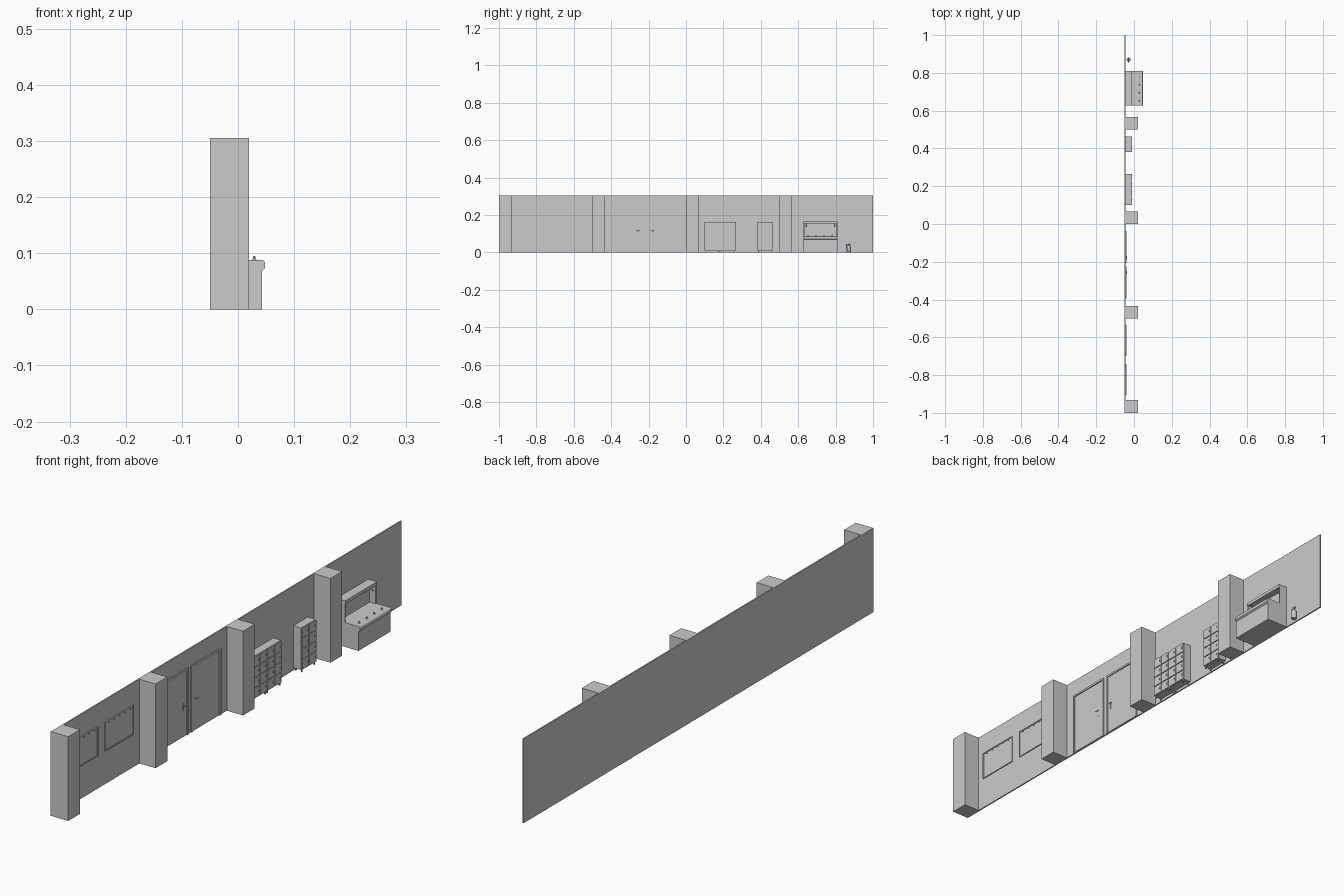
import bpy, bmesh, math
from mathutils import Vector

if "Cube" in bpy.data.objects:
    bpy.data.objects.remove(bpy.data.objects["Cube"])

grey = bpy.data.materials.new("plain grey")
grey.use_nodes = True
grey.diffuse_color = (0.6, 0.6, 0.6, 1)
grey.node_tree.nodes["Principled BSDF"].inputs["Base Color"].default_value = grey.diffuse_color

WALL = -0.045  # room side of the wall


def finish(name, bm, smooth=False):
    bmesh.ops.recalc_face_normals(bm, faces=bm.faces)
    mesh = bpy.data.meshes.new(name)
    bm.to_mesh(mesh)
    bm.free()
    mesh.materials.append(grey)
    ob = bpy.data.objects.new(name, mesh)
    bpy.context.collection.objects.link(ob)
    if smooth:
        bpy.ops.object.select_all(action="DESELECT")
        ob.select_set(True)
        bpy.context.view_layer.objects.active = ob
        bpy.ops.object.shade_smooth_by_angle(angle=math.radians(40))
    return ob


def box(name, x, y, z):
    bm = bmesh.new()
    bmesh.ops.create_cube(bm, size=1)
    for v in bm.verts:
        v.co = [r[0] + (c + 0.5) * (r[1] - r[0]) for c, r in zip(v.co, (x, y, z))]
    return finish(name, bm)


def extrude_y(name, profile, y0, y1):
    """Closed x-z profile carried along y."""
    bm = bmesh.new()
    face = bm.faces.new([bm.verts.new((x, y0, z)) for x, z in profile])
    new = bmesh.ops.extrude_face_region(bm, geom=[face])["geom"]
    bmesh.ops.translate(bm, vec=(0, y1 - y0, 0),
                        verts=[g for g in new if isinstance(g, bmesh.types.BMVert)])
    return finish(name, bm)


def lathe(name, x, y, profile, sides=24):
    """Radius-height profile spun around a vertical axis."""
    bm = bmesh.new()
    verts = [bm.verts.new((x + r, y, z)) for r, z in profile]
    edges = [bm.edges.new(pair) for pair in zip(verts, verts[1:])]
    bmesh.ops.spin(bm, geom=verts + edges, cent=(x, y, 0), axis=(0, 0, 1),
                   angle=math.tau, steps=sides)
    bmesh.ops.remove_doubles(bm, verts=bm.verts, dist=1e-5)
    return finish(name, bm, True)


def tube(name, points, radius):
    curve = bpy.data.curves.new(name, "CURVE")
    curve.dimensions = "3D"
    curve.bevel_depth = radius
    curve.bevel_resolution = 2
    curve.use_fill_caps = True
    spline = curve.splines.new("POLY")
    spline.points.add(len(points) - 1)
    for p, co in zip(spline.points, points):
        p.co = (*co, 1)
    curve.materials.append(grey)
    ob = bpy.data.objects.new(name, curve)
    bpy.context.collection.objects.link(ob)
    return ob


def frame(name, y, z, width, depth, sill=True):
    """Raised border on the wall, open at the floor for doors."""
    x = (WALL, WALL + depth)
    box(name + "_side_a", x, (y[0], y[0] + width), z)
    box(name + "_side_b", x, (y[1] - width, y[1]), z)
    inner = (y[0] + width, y[1] - width)
    box(name + "_head", x, inner, (z[1] - width, z[1]))
    if sill:
        box(name + "_sill", x, inner, (z[0], z[0] + width))


# Wall and pillars
box("wall", (-0.05, WALL), (-1, 1), (0, 0.305))
for i, y in enumerate((-1, -0.5, 0, 0.5)):
    box(f"pillar_{i}", (WALL, 0.02), (y, y + 0.067), (0, 0.305))

# Framed wall boards with small clips along the top
for i, y in enumerate((-0.905, -0.7)):
    frame(f"board_frame_{i}", (y, y + 0.165), (0.12, 0.226), 0.004, 0.004)
    box(f"board_panel_{i}", (WALL, WALL + 0.0015), (y + 0.004, y + 0.161), (0.124, 0.222))
    for k in range(5):
        c = y + 0.02 + k * 0.031
        box(f"board_clip_{i}_{k}", (WALL, WALL + 0.005), (c, c + 0.003), (0.217, 0.221))

# Doors with frames, handles and lock plates
for i, (y, knob, turn) in enumerate(((-0.394, 0.145, -1), (-0.207, 0.022, 1))):
    frame(f"door_frame_{i}", (y, y + 0.17), (0, 0.242), 0.007, 0.004, False)
    box(f"door_leaf_{i}", (WALL, WALL + 0.002), (y + 0.009, y + 0.161), (0.002, 0.233))
    c = y + knob
    box(f"lock_plate_{i}", (WALL, WALL + 0.003), (c - 0.003, c + 0.003), (0.095, 0.122))
    tube(f"door_handle_{i}", [(WALL, c, 0.115), (WALL + 0.007, c, 0.115),
                              (WALL + 0.007, c + turn * 0.015, 0.115)], 0.0012)

# Lockers, two doors wide and four high
for i, y in enumerate((0.1, 0.183, 0.381)):
    w, h, z0 = 0.0415, 0.038, 0.01
    box(f"locker_body_{i}", (WALL, -0.014), (y, y + 2 * w), (z0, z0 + 4 * h))
    for c in range(2):
        for r in range(4):
            a, b = y + c * w, z0 + r * h
            box(f"locker_door_{i}_{c}_{r}", (-0.014, -0.01),
                (a + 0.0015, a + w - 0.0015), (b + 0.0015, b + h - 0.0015))
            box(f"locker_pull_{i}_{c}_{r}", (-0.01, -0.008),
                (a + 0.031, a + 0.034), (b + 0.017, b + 0.024))
        for x in (-0.041, -0.018):
            f = y + 0.004 + c * 0.071
            box(f"locker_foot_{i}_{c}", (x, x + 0.004), (f, f + 0.004), (0, z0))

# Counter with a rounded front lip
Y0, Y1 = 0.628, 0.81
lip = [(0.042 + 0.006 * math.cos(a), 0.082 + 0.006 * math.sin(a))
       for a in (math.radians(d) for d in range(0, 91, 18))]
extrude_y("counter", [(WALL, 0), (0.043, 0), (0.043, 0.069), (0.048, 0.073)]
          + lip + [(WALL, 0.088)], Y0, Y1)

# Upright back with end panels and a shelf
box("counter_back", (WALL, -0.036), (Y0 + 0.005, Y1 - 0.005), (0.088, 0.155))
for tag, y in (("a", Y0), ("b", Y1 - 0.005)):
    box("counter_end_" + tag, (WALL, -0.012), (y, y + 0.005), (0.088, 0.155))
box("counter_shelf", (WALL, -0.01), (Y0, Y1), (0.155, 0.167))

# Control knobs on the counter and hooks below the shelf
for i in range(4):
    lathe(f"knob_{i}", 0.029, 0.652 + 0.043 * i,
          [(0, 0.095), (0.002, 0.094), (0.002, 0.09), (0.004, 0.088)], 12)
for i, y in enumerate((Y0 + 0.014, Y1 - 0.014)):
    tube(f"hook_{i}", [(-0.022, y, 0.155), (-0.022, y, 0.142),
                       (-0.017, y, 0.136), (-0.014, y, 0.141)], 0.0013)

# Fire extinguisher: bottle, valve, handles and hose
ex, ey = -0.029, 0.87
lathe("extinguisher_bottle", ex, ey,
      [(0, 0.002), (0.009, 0.002), (0.0105, 0.004), (0.0105, 0.03), (0.009, 0.034),
       (0.005, 0.037), (0.003, 0.038), (0.003, 0.043), (0, 0.043)])
box("extinguisher_grip", (ex - 0.002, ex + 0.002), (ey - 0.004, ey + 0.011), (0.042, 0.044))
box("extinguisher_lever", (ex - 0.002, ex + 0.002), (ey - 0.004, ey + 0.01), (0.047, 0.049))
box("extinguisher_valve", (ex - 0.0025, ex + 0.0025), (ey - 0.004, ey + 0.003), (0.043, 0.048))
tube("extinguisher_hose", [(ex, ey - 0.003, 0.045), (ex, ey - 0.01, 0.043),
                           (ex, ey - 0.0135, 0.036), (ex, ey - 0.013, 0.012)], 0.0016)
